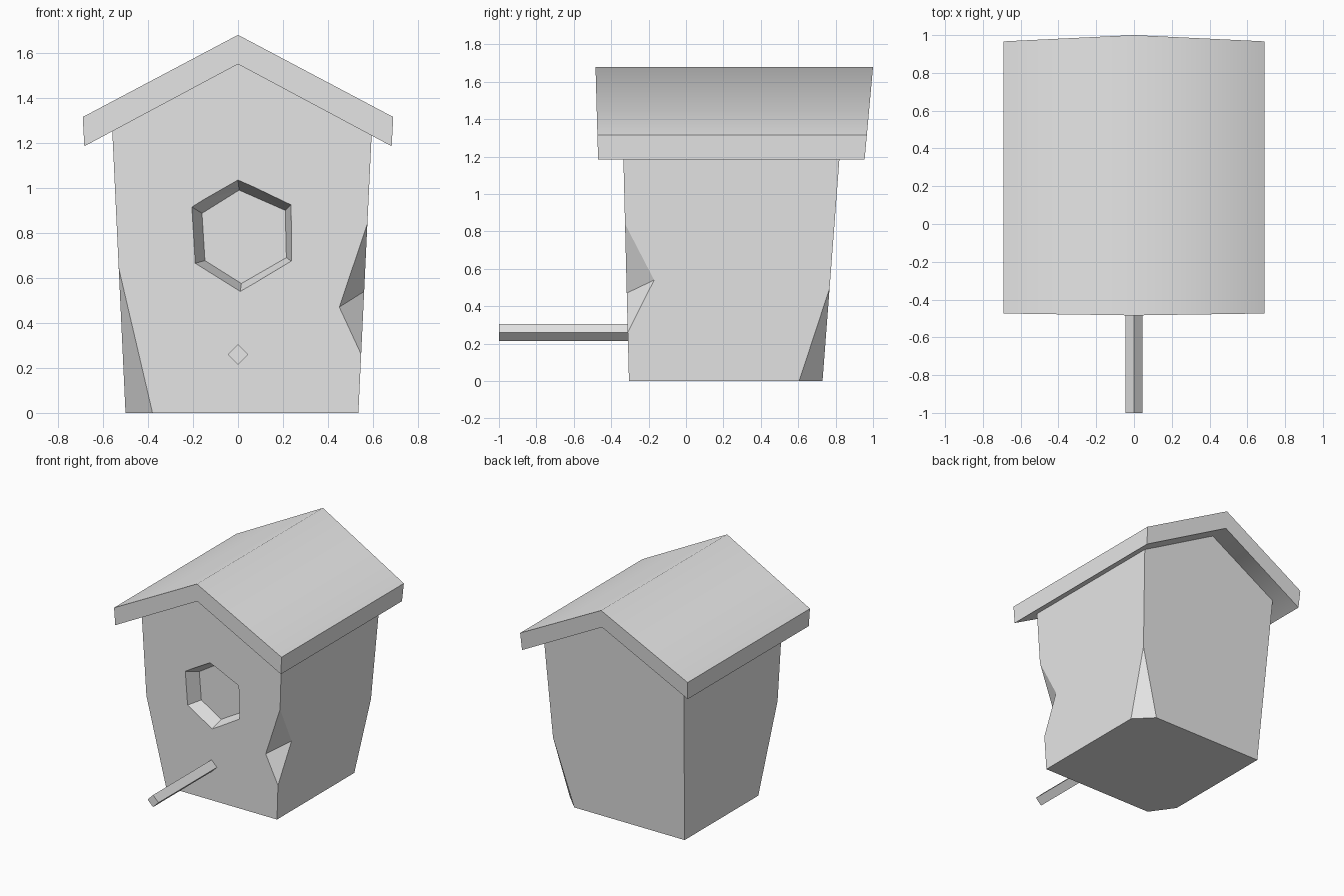
import bpy
import bmesh
import math
from mathutils import Vector

cube = bpy.data.objects.get("Cube")
if cube:
    bpy.data.objects.remove(cube, do_unlink=True)

grey = bpy.data.materials.new("plain_grey")
grey.use_nodes = True
colour = (0.8, 0.8, 0.8, 1)
grey.diffuse_color = colour
grey.node_tree.nodes["Principled BSDF"].inputs["Base Color"].default_value = colour


def make_object(name, bm):
    bmesh.ops.recalc_face_normals(bm, faces=bm.faces)
    mesh = bpy.data.meshes.new(name)
    bm.to_mesh(mesh)
    bm.free()
    mesh.materials.append(grey)
    obj = bpy.data.objects.new(name, mesh)
    bpy.context.collection.objects.link(obj)
    return obj


def prism(profile, front, back):
    """Profile of (x, z) points joined between two y functions of z."""
    bm = bmesh.new()
    near = [bm.verts.new((x, front(z), z)) for x, z in profile]
    far = [bm.verts.new((x, back(z), z)) for x, z in profile]
    bm.faces.new(near)
    bm.faces.new(far[::-1])
    for i in range(len(profile)):
        j = (i + 1) % len(profile)
        bm.faces.new((near[i], far[i], far[j], near[j]))
    return bm


def hull(points):
    bm = bmesh.new()
    for p in points:
        bm.verts.new(p)
    bmesh.ops.convex_hull(bm, input=bm.verts)
    return bm


def chop_corner(bm, a, b, c):
    """Slice off the body corner lying outside the plane through a, b, c."""
    a, b, c = Vector(a), Vector(b), Vector(c)
    normal = (b - a).cross(c - a).normalized()
    if normal.dot(a - Vector((0, 0.2, 0.7))) < 0:
        normal = -normal
    cut = bmesh.ops.bisect_plane(
        bm, geom=bm.verts[:] + bm.edges[:] + bm.faces[:], dist=1e-5,
        plane_co=a, plane_no=normal, clear_outer=True)["geom_cut"]
    edges = [e for e in cut if isinstance(e, bmesh.types.BMEdge)]
    bmesh.ops.contextual_create(bm, geom=edges)


def carve(target, cutter):
    cutter.hide_render = True
    mod = target.modifiers.new("carve", "BOOLEAN")
    mod.operation = "DIFFERENCE"
    mod.solver = "EXACT"
    mod.object = cutter
    bpy.context.view_layer.objects.active = target
    bpy.ops.object.modifier_apply(modifier=mod.name)
    bpy.data.objects.remove(cutter, do_unlink=True)


# House body: a gabled block that flares upward, with two chopped corners
body_front = lambda z: -0.305 - 0.025 * z
body_back = lambda z: 0.73 + 0.076 * z
bm = prism([(-0.5, 0), (0.535, 0), (0.595, 1.26), (0, 1.58), (-0.56, 1.28)],
           body_front, body_back)
chop_corner(bm, (-0.53, -0.32, 0.64), (-0.38, -0.305, 0), (-0.5, -0.137, 0))
chop_corner(bm, (0.56, 0.768, 0.5), (0.41, 0.73, 0), (0.535, 0.605, 0))
body = make_object("house_body", bm)

# Notch hacked into the front corner
top, bottom = Vector((0.575, -0.326, 0.84)), Vector((0.547, -0.312, 0.26))
on_front, on_side = Vector((0.45, -0.317, 0.47)), Vector((0.561, -0.17, 0.54))
middle, along = (on_front + on_side) / 2, on_side - on_front
carve(body, make_object("notch_cutter", hull([
    on_front - along, on_side + along,
    middle + (top - middle) * 2, middle + (bottom - middle) * 2])))

# Uneven six-sided entrance, narrowing into a shallow recess
outer = [(0, 1.035), (0.235, 0.925), (0.237, 0.675), (0.01, 0.54), (-0.19, 0.665), (-0.205, 0.915)]
inner = [(0.005, 0.99), (0.21, 0.9), (0.215, 0.69), (0.015, 0.575), (-0.147, 0.677), (-0.16, 0.887)]
depth = 0.1
points = []
for (ox, oz), (ix, iz) in zip(outer, inner):
    rim = Vector((ox, body_front(oz), oz))
    floor = Vector((ix, body_front(iz) + depth, iz))
    points += [floor, rim + (rim - floor) * 0.5]
carve(body, make_object("entrance_cutter", hull(points)))

# Gabled roof slab, its ridge softly shaded
roof = make_object("roof", prism(
    [(-0.683, 1.185), (-0.69, 1.315), (0, 1.68), (0.69, 1.315), (0.683, 1.185), (0, 1.55)],
    lambda z: -0.47 - 0.028 * (z - 1.185),
    lambda z: 0.955 + 0.091 * (z - 1.185)))
bpy.ops.object.select_all(action="DESELECT")
roof.select_set(True)
bpy.context.view_layer.objects.active = roof
bpy.ops.object.shade_smooth_by_angle(angle=math.radians(60))

# Square perch set on edge
r, h = 0.045, 0.26
make_object("perch", prism([(-r, h), (0, h - r), (r, h), (0, h + r)],
                           lambda z: -1.0, lambda z: -0.27))
